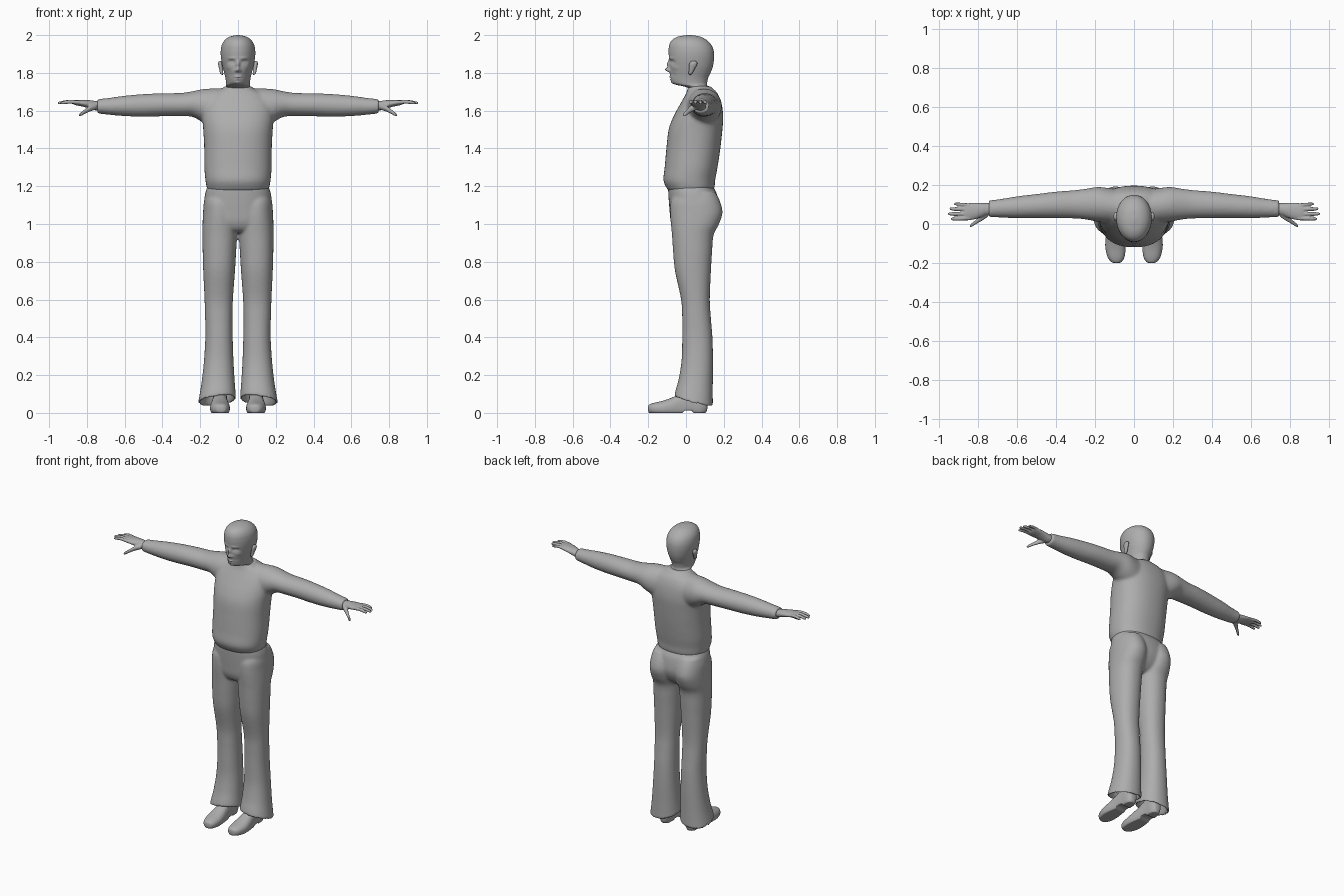
import bpy, bmesh, math

grey = bpy.data.materials.new("plain grey")
grey.diffuse_color = (0.42, 0.42, 0.42, 1)


def catmull(p, i, t):
    a, b, c, d = (p[min(max(i + k, 0), len(p) - 1)] for k in (-1, 0, 1, 2))
    return [0.5 * (2 * y + (z - x) * t + (2 * x - 5 * y + 4 * z - w) * t * t
                   + (3 * y - x - 3 * z + w) * t ** 3) for x, y, z, w in zip(a, b, c, d)]


def loft(bm, stations, axis, n=40, steps=5, power=2.0, side=1, deform=None):
    """Smooth tube; station = (along axis, centre a, centre b, radius a, radius b)."""
    rows = [catmull(stations, i, k / steps) for i in range(len(stations) - 1) for k in range(steps)]
    rows.append(list(stations[-1]))
    rings = []
    for t, a, b, ra, rb in rows:
        ring = []
        for k in range(n):
            w = 2 * math.pi * k / n
            c, s = math.cos(w), math.sin(w)
            u = a + ra * math.copysign(abs(c) ** (2 / power), c)
            v = b + rb * math.copysign(abs(s) ** (2 / power), s)
            p = {"x": (t, u, v), "y": (u, t, v), "z": (u, v, t)}[axis]
            if deform:
                p = deform(*p)
            ring.append(bm.verts.new((p[0] * side, p[1], p[2])))
        rings.append(ring)
    for r, q in zip(rings, rings[1:]):
        for k in range(n):
            bm.faces.new((r[k], r[(k + 1) % n], q[(k + 1) % n], q[k]))
    bm.faces.new(rings[0])
    bm.faces.new(rings[-1])


def pair(bm, *args, **kw):
    for s in (1, -1):
        loft(bm, *args, side=s, **kw)


def column(rows):
    """(z, left, right, front, back) rows to loft stations."""
    return [(z, (l + r) / 2, (f + b) / 2, (r - l) / 2, (b - f) / 2) for z, l, r, f, b in rows]


def trunk(rows):
    return column([(z, -r, r, f, b) for z, r, f, b in rows])


def finish(name, bm, voxel=None, smooth=4):
    bmesh.ops.recalc_face_normals(bm, faces=bm.faces)
    me = bpy.data.meshes.new(name)
    bm.to_mesh(me)
    bm.free()
    me.materials.append(grey)
    me.polygons.foreach_set("use_smooth", [True] * len(me.polygons))
    ob = bpy.data.objects.new(name, me)
    bpy.context.collection.objects.link(ob)
    if voxel:
        m = ob.modifiers.new("blend", "REMESH")
        m.mode = "VOXEL"
        m.voxel_size = voxel
        m.use_smooth_shade = True
        m = ob.modifiers.new("soften", "SMOOTH")
        m.factor = 0.5
        m.iterations = smooth
    return ob


# Shirt: torso and both sleeves blended together
bm = bmesh.new()
loft(bm, trunk([(1.175, .160, -.092, .145), (1.20, .167, -.108, .152), (1.235, .173, -.12, .155),
                (1.3, .178, -.113, .167), (1.4, .179, -.104, .182), (1.5, .184, -.092, .193),
                (1.57, .19, -.066, .197), (1.64, .185, -.028, .188), (1.69, .14, .0, .168),
                (1.715, .085, .008, .145), (1.73, .072, .012, .128)]), "z", power=2.25)
pair(bm, [(.0, .085, 1.61, .085, .11), (.1, .09, 1.61, .09, .108), (.18, .1, 1.625, .09, .09),
          (.24, .102, 1.635, .08, .068), (.3, .101, 1.632, .073, .062), (.4, .098, 1.631, .068, .061),
          (.5, .092, 1.628, .062, .06), (.6, .086, 1.625, .056, .054), (.68, .081, 1.623, .048, .045),
          (.745, .078, 1.623, .043, .038)], "x")
finish("shirt", bm, 0.008, 8)


# Trousers: hips and flared legs, hollow at the slanted hems
def hem(x, y, z):
    k = max(0, min(1, (0.3 - z) / 0.2))
    return x, y, z - k * (0.27 * (y - 0.04) + 0.12 * (x - 0.1))


bm = bmesh.new()
loft(bm, trunk([(1.22, .15, -.085, .135), (1.19, .165, -.094, .148), (1.15, .176, -.093, .166),
                (1.07, .183, -.087, .176), (1.01, .184, -.08, .155), (.97, .15, -.06, .12),
                (.955, .08, -.03, .09)]), "z", power=2.3)
pair(bm, column([(1.17, .03, .165, -.05, .155), (1.12, .01, .18, -.08, .18), (1.06, .005, .185, -.084, .193),
                 (1.0, .004, .188, -.08, .175), (.94, .005, .188, -.074, .146), (.85, .01, .187, -.068, .138),
                 (.75, .016, .184, -.058, .132), (.6, .027, .177, -.026, .126), (.5, .029, .174, -.02, .132),
                 (.4, .028, .173, -.02, .14), (.28, .024, .18, -.023, .143), (.17, .018, .193, -.038, .142),
                 (.1, .013, .205, -.054, .142), (.068, .011, .21, -.061, .142), (.066, .019, .202, -.053, .134),
                 (.1, .029, .189, -.038, .126), (.2, .036, .17, -.012, .122), (.3, .05, .15, .01, .11)]),
     "z", power=2.2, deform=hem)
finish("trousers", bm, 0.008, 5)


# Shoes with flat soles
def sole(x, y, z):
    return x, y, max(z, 0.012 if -0.02 < y < 0.04 else 0.0)


bm = bmesh.new()
pair(bm, [(-.2, .09, .022, .012, .012), (-.194, .09, .022, .027, .022), (-.17, .092, .022, .043, .031),
          (-.12, .095, .024, .052, .041), (-.07, .096, .03, .049, .053), (-.02, .096, .04, .042, .068),
          (.04, .096, .055, .038, .085), (.08, .096, .06, .037, .085), (.108, .096, .06, .026, .055),
          (.115, .096, .06, .008, .02)], "y", power=2.3, deform=sole)
# Ankles inside the trouser legs
pair(bm, [(.08, .096, .065, .036, .045), (.18, .097, .065, .036, .042), (.3, .098, .062, .04, .045)], "z")
finish("shoes", bm)

# Hands: palm, four fingers and a thumb
bm = bmesh.new()
pair(bm, [(.69, .077, 1.624, .03, .025), (.75, .076, 1.626, .031, .025), (.78, .072, 1.632, .036, .023),
          (.82, .066, 1.639, .043, .018), (.86, .063, 1.643, .043, .014), (.876, .063, 1.644, .038, .008)], "x")
for y0, y1, tip, r in ((.097, .103, .925, .009), (.075, .078, .947, .010),
                       (.051, .052, .955, .010), (.029, .026, .94, .010)):
    mid = (.84 + tip) / 2
    pair(bm, [(.84, y0, 1.643, r, r), (mid, (y0 + y1) / 2, 1.647, r, r),
              (tip - .01, y1, 1.641, r * .8, r * .8), (tip, y1, 1.639, r * .35, r * .35)], "x", n=16)
pair(bm, [(.75, .055, 1.622, .018, .016), (.78, .034, 1.613, .018, .016), (.806, .014, 1.598, .012, .013),
          (.832, -.005, 1.581, .010, .010), (.843, -.012, 1.574, .004, .004)], "x", n=16)
finish("hands", bm, 0.004, 3)

# Head: swept profile with facial relief pushed in and out of the front
RELIEF = [(0, 1.817, .010, .011, .024), (0, 1.845, .009, .018, .015), (.012, 1.811, .007, .007, .008),
          (.035, 1.858, .016, .010, -.012), (.035, 1.856, .009, .006, .006), (.032, 1.878, .02, .006, .004),
          (0, 1.779, .017, .004, .006), (0, 1.772, .02, .002, -.003), (0, 1.766, .014, .004, .006),
          (0, 1.748, .014, .009, .005), (.05, 1.828, .015, .012, .004), (.035, 1.79, .014, .014, -.003)]


def face(x, y, z):
    front = max(0, min(1, (0.02 - y) / 0.1))
    jaw = max(0, min(1, (1.86 - z) / 0.1)) * max(0, min(1, (z - 1.72) / 0.02))
    x *= 1 - front * (0.05 + 0.16 * jaw)
    if y < 0 and z > 1.73:
        push = 0
        for cx, cz, sx, sz, h in RELIEF:
            push += h * math.exp(-((abs(x) - cx) / sx) ** 2 - ((z - cz) / sz) ** 2)
        y -= push * min(1, front * 1.6)
    return x, y, z


bm = bmesh.new()
loft(bm, trunk([(1.66, .08, .03, .13), (1.70, .07, .018, .126), (1.72, .066, .01, .117),
                (1.73, .064, -.018, .113), (1.738, .063, -.055, .112), (1.75, .063, -.074, .112),
                (1.775, .067, -.082, .118), (1.80, .073, -.085, .13), (1.83, .081, -.086, .141),
                (1.86, .087, -.088, .147), (1.89, .091, -.091, .149), (1.92, .091, -.092, .146),
                (1.95, .085, -.088, .133), (1.975, .069, -.073, .108), (1.992, .043, -.042, .074),
                (2.0, .008, .005, .03)]), "z", n=128, steps=7, power=2.1, deform=face)
finish("head", bm)

# Ears
bm = bmesh.new()
pair(bm, [(1.79, .082, .022, .003, .004), (1.798, .086, .024, .008, .010), (1.82, .090, .031, .010, .015),
          (1.845, .094, .038, .011, .021), (1.858, .094, .04, .009, .017), (1.864, .092, .04, .003, .006)],
     "z", n=24)
finish("ears", bm)
